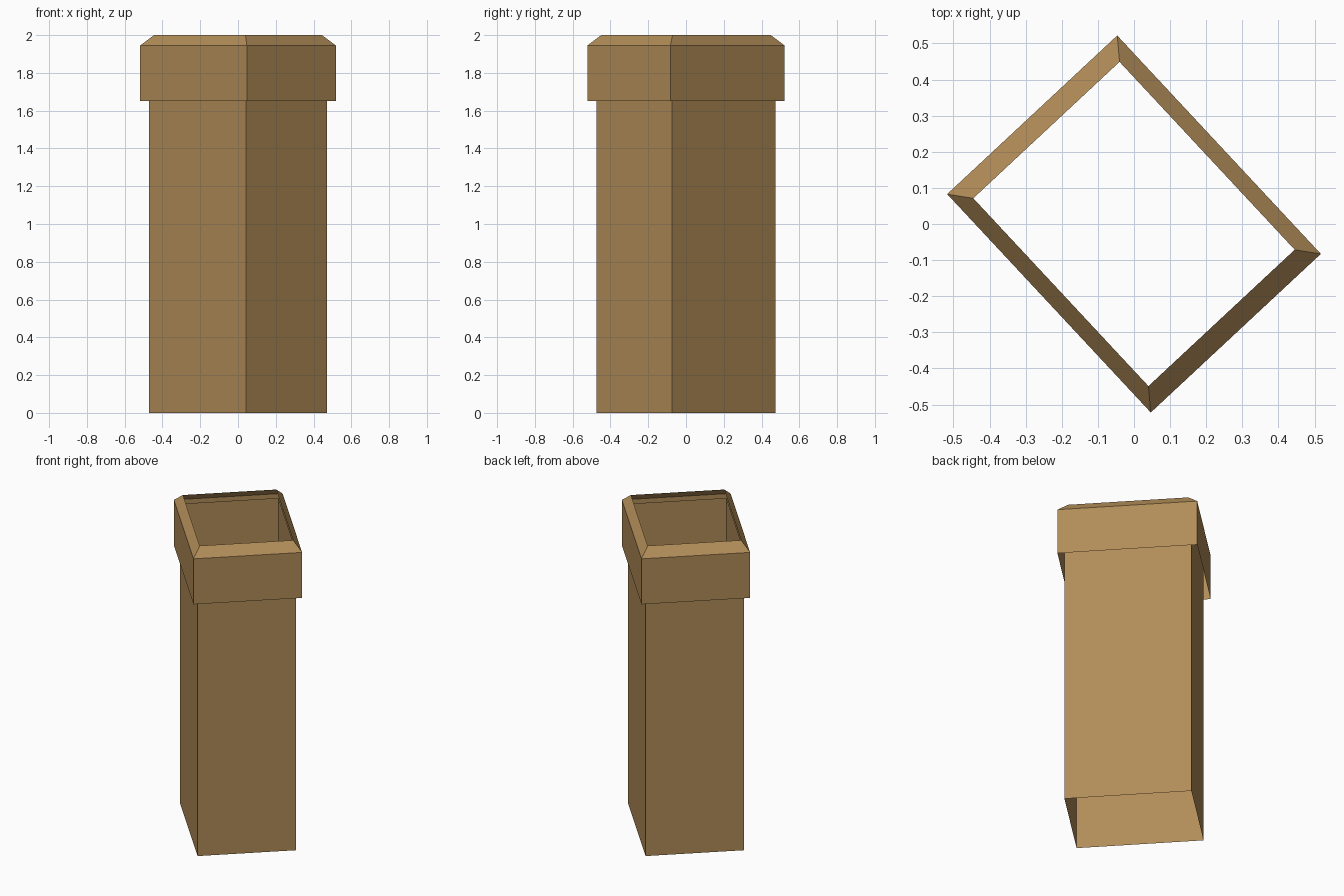
import bpy
import bmesh
import math

if "Cube" in bpy.data.objects:
    bpy.data.objects.remove(bpy.data.objects["Cube"])

ANGLE = math.radians(43)      # whole model is turned about z
HALF_A, HALF_B = 0.322, 0.4135  # outer half sides of the collar

clay = bpy.data.materials.new("tan_clay")
clay.diffuse_color = (0.44, 0.265, 0.097, 1)
clay.use_nodes = True
clay.node_tree.nodes["Principled BSDF"].inputs["Base Color"].default_value = clay.diffuse_color


def open_tube(name, profile):
    """Open rectangular shell through rings given as (scale, height)."""
    bm = bmesh.new()
    rings = []
    for scale, z in profile:
        ring = []
        for sx, sy in ((-1, -1), (1, -1), (1, 1), (-1, 1)):
            x, y = sx * HALF_A * scale, sy * HALF_B * scale
            ring.append(bm.verts.new((
                x * math.cos(ANGLE) - y * math.sin(ANGLE),
                x * math.sin(ANGLE) + y * math.cos(ANGLE), z)))
        rings.append(ring)
    for low, high in zip(rings, rings[1:]):
        for i in range(4):
            j = (i + 1) % 4
            bm.faces.new((low[i], low[j], high[j], high[i]))
    mesh = bpy.data.meshes.new(name)
    bm.to_mesh(mesh)
    bm.free()
    mesh.materials.append(clay)
    obj = bpy.data.objects.new(name, mesh)
    bpy.context.collection.objects.link(obj)
    return obj


# Tall hollow shaft, open at both ends
open_tube("chimney_shaft", [(0.908, 0), (0.908, 1.935)])

# Wider collar with a sloping lip, open above and below
open_tube("chimney_collar", [(1, 1.65), (1, 1.945), (0.86, 2)])
